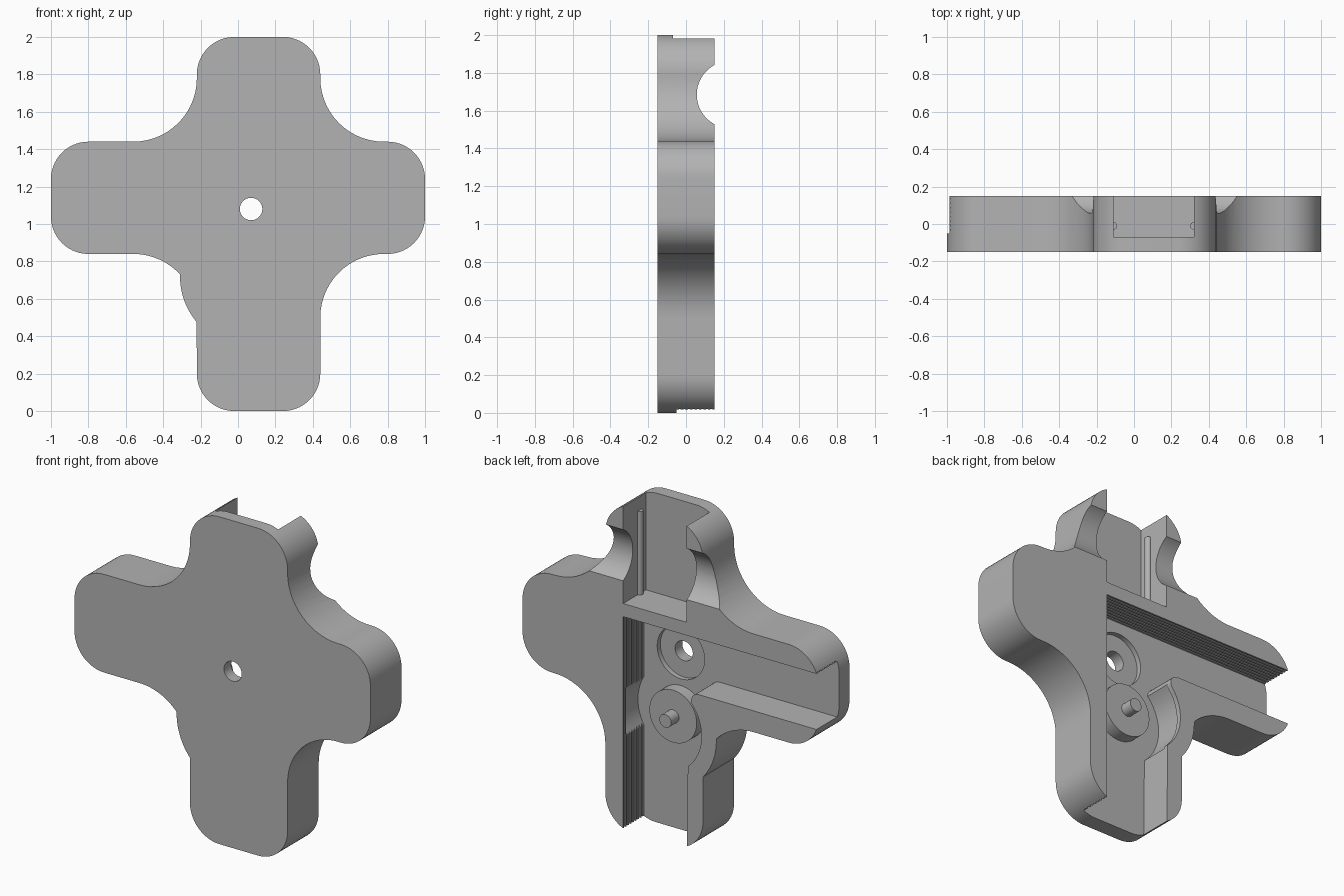
import bpy, bmesh, math
from mathutils import Vector

if "Cube" in bpy.data.objects:
    bpy.data.objects.remove(bpy.data.objects["Cube"], do_unlink=True)

grey = bpy.data.materials.new("plain grey")
grey.use_nodes = True
grey.diffuse_color = (0.45, 0.45, 0.45, 1)
grey.node_tree.nodes["Principled BSDF"].inputs["Base Color"].default_value = grey.diffuse_color

BACK, FLOOR, FRONT = 0.15, -0.05, -0.15
KNOB = (0.07, 0.72)
HOLE = (0.07, 1.08)


def arc(c, r, a0, a1, n=14):
    angles = [math.radians(a0 + (a1 - a0) * i / n) for i in range(n + 1)]
    return [(c[0] + r * math.cos(a), c[1] + r * math.sin(a)) for a in angles]


def prism(name, outline, y0, y1):
    """Extrude an x-z outline from y0 to y1."""
    bm = bmesh.new()
    face = bm.faces.new([bm.verts.new((x, y0, z)) for x, z in outline])
    new = bmesh.ops.extrude_face_region(bm, geom=[face])["geom"]
    bmesh.ops.translate(bm, vec=Vector((0, y1 - y0, 0)),
                        verts=[v for v in new if isinstance(v, bmesh.types.BMVert)])
    bmesh.ops.recalc_face_normals(bm, faces=bm.faces)
    mesh = bpy.data.meshes.new(name)
    bm.to_mesh(mesh)
    bm.free()
    mesh.materials.append(grey)
    ob = bpy.data.objects.new(name, mesh)
    bpy.context.collection.objects.link(ob)
    return ob


def disc(name, c, r, y0, y1):
    return prism(name, arc(c, r, 0, 360, 48)[:-1], y0, y1)


def box(name, x0, x1, z0, z1, y0, y1):
    return prism(name, [(x0, z0), (x1, z0), (x1, z1), (x0, z1)], y0, y1)


def activate(ob):
    bpy.ops.object.select_all(action='DESELECT')
    ob.select_set(True)
    bpy.context.view_layer.objects.active = ob


def cut(ob, cutter):
    cutter.hide_render = True
    mod = ob.modifiers.new("cut", 'BOOLEAN')
    mod.operation, mod.solver, mod.object = 'DIFFERENCE', 'EXACT', cutter
    activate(ob)
    bpy.ops.object.modifier_apply(modifier=mod.name)
    bpy.data.objects.remove(cutter, do_unlink=True)


# Cross-shaped body with rounded arms and a bulge around the knob
R, F = 0.2, 0.34
outline = (arc((0.24, 1.8), R, 0, 90) + arc((-0.02, 1.8), R, 90, 180)
           + arc((-0.56, 1.78), F, 0, -90)
           + arc((-0.8, 1.24), R, 90, 180) + arc((-0.8, 1.04), R, 180, 270)
           + arc((-0.56, 0.5), F, 90, 43) + arc(KNOB, 0.38, 179, 220)
           + arc((-0.02, 0.2), R, 180, 270) + arc((0.24, 0.2), R, 270, 360)
           + arc((0.78, 0.5), F, 180, 90)
           + arc((0.8, 1.04), R, -90, 0) + arc((0.8, 1.24), R, 0, 90)
           + arc((0.78, 1.78), F, 270, 180))
body = prism("cross_body", outline, FRONT, BACK)

# Pocket in the top arm
cut(body, box("top_pocket", -0.11, 0.32, 1.39, 2.2, -0.07, 0.3))

# L-shaped channel with a round bay beside the knob
channel = ([(0.32, 1.31), (-1.2, 1.31), (-1.2, 0.97), (-0.2, 0.97)]
           + arc((-0.19, 0.92), 0.05, 80, -20, 6)
           + arc(KNOB, 0.28, 150, 228)
           + [(-0.11, -0.2), (0.32, -0.2)])
cut(body, prism("channel", channel, FLOOR, 0.3))
cut(body, disc("knob_bay", KNOB, 0.29, FLOOR, 0.12))

# Fine grooves along the outer channel walls
for i in range(8):
    y = FLOOR + 0.012 + i * 0.024
    cut(body, prism("wall_groove", [(0.3, -0.2), (0.326, -0.2), (0.326, 1.316), (-1.2, 1.316),
                                    (-1.2, 1.29), (0.3, 1.29)], y, y + 0.01))

# Half-round groove across the back of the top arm
groove = disc("cross_groove", (0, 0), 0.178, -1, 1)
groove.rotation_euler = (0, 0, math.radians(90))
groove.location = (0, 0.235, 1.685)
bpy.context.view_layer.update()
cut(body, groove)

# Axle hole with a shallow round seat
cut(body, disc("hole_seat", HOLE, 0.16, -0.08, 0))
cut(body, disc("axle_hole", HOLE, 0.06, -0.3, 0.3))

# Knob and pin
parts = [body,
         disc("knob", KNOB, 0.16, FLOOR - 0.01, 0.025),
         disc("knob_pin", KNOB, 0.04, 0.015, 0.1)]

# Slim half-round ribs on the pocket walls
for side, x in (("left", 0.32), ("right", -0.11)):
    rib = disc(side + "_pocket_rib", (x, 0), 0.02, -1.9, -1.38)
    rib.rotation_euler = (math.radians(-90), 0, 0)
    rib.location = (0, -0.01, 0)
    parts.append(rib)

for ob in parts:
    activate(ob)
    bpy.ops.object.shade_smooth_by_angle(angle=math.radians(25))
